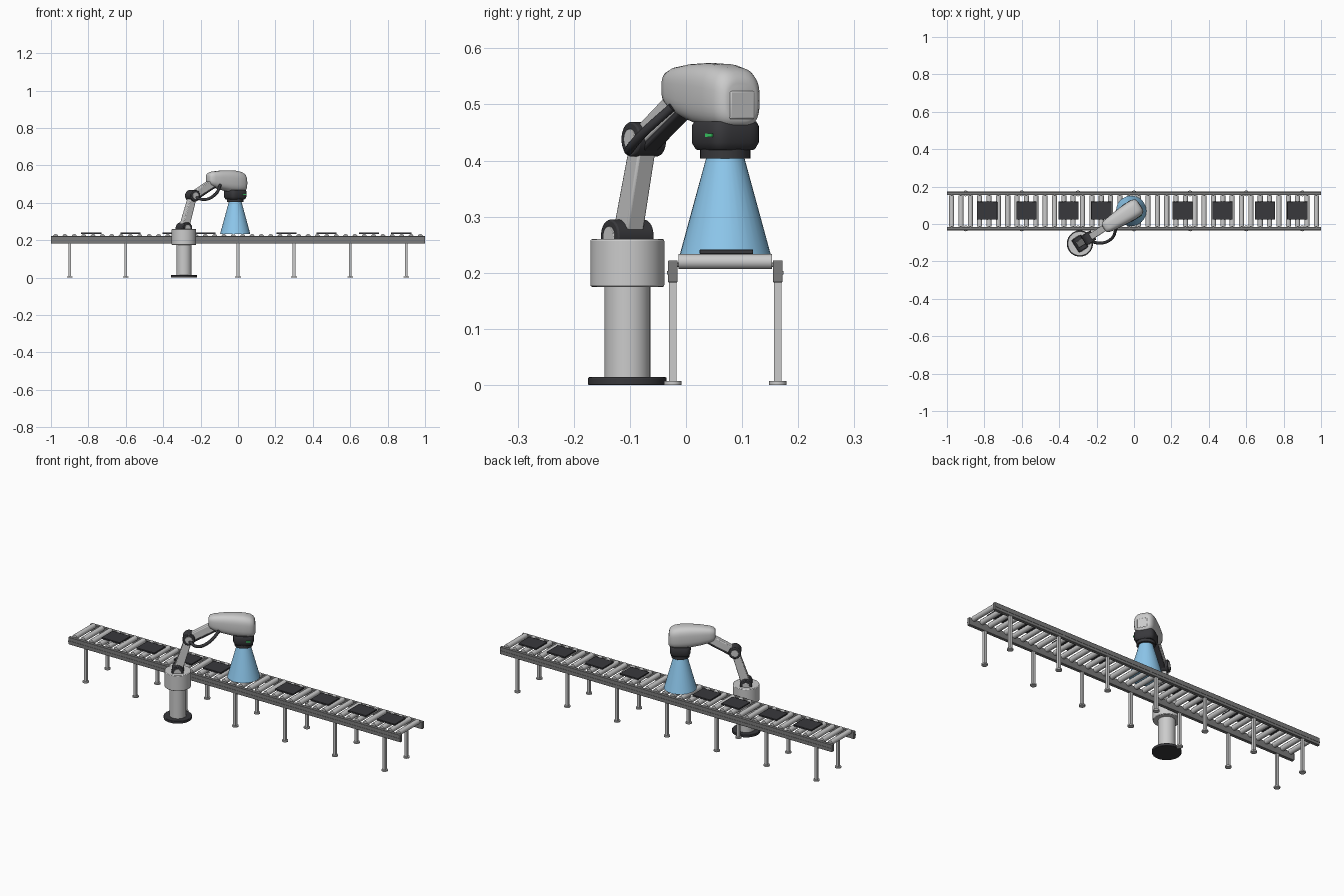
import bpy, bmesh, math
from mathutils import Matrix, Vector

if "Cube" in bpy.data.objects:
    bpy.data.objects.remove(bpy.data.objects["Cube"])


def material(name, color):
    m = bpy.data.materials.new(name)
    m.diffuse_color = (*color, 1)
    m.use_nodes = True
    m.node_tree.nodes["Principled BSDF"].inputs["Base Color"].default_value = m.diffuse_color
    return m


DARK = material("dark_plastic", (0.04, 0.04, 0.045))
STEEL = material("rail_grey", (0.2, 0.2, 0.2))
BLUE = material("light_blue", (0.27, 0.58, 0.85))
GREEN = material("green_light", (0.05, 0.7, 0.15))

# Arm frame: local x runs along the arm, origin on the beam axis
ARM = Matrix.Translation((-0.015, 0.07, 0)) @ Matrix.Rotation(math.radians(32.5), 4, 'Z')
WORLD = Matrix.Identity(4)


def finish(name, bm, mat=None, frame=WORLD, bevel=0, smooth=True):
    bmesh.ops.recalc_face_normals(bm, faces=bm.faces)
    me = bpy.data.meshes.new(name)
    bm.to_mesh(me)
    bm.free()
    ob = bpy.data.objects.new(name, me)
    bpy.context.collection.objects.link(ob)
    ob.matrix_world = frame
    if mat:
        me.materials.append(mat)
    if bevel:
        b = ob.modifiers.new("bevel", 'BEVEL')
        b.width, b.segments, b.limit_method = bevel, 2, 'ANGLE'
    if smooth:
        bpy.ops.object.select_all(action='DESELECT')
        ob.select_set(True)
        bpy.context.view_layer.objects.active = ob
        bpy.ops.object.shade_smooth_by_angle(angle=math.radians(40))
    return ob


def add_box(bm, center, size):
    m = Matrix.Translation(center) @ Matrix.Diagonal((*size, 1))
    bmesh.ops.create_cube(bm, size=1, matrix=m)


def add_cyl(bm, center, r, length, axis='Z', r2=None, n=32):
    rot = {'Z': WORLD, 'Y': Matrix.Rotation(math.pi / 2, 4, 'X'),
           'X': Matrix.Rotation(math.pi / 2, 4, 'Y')}[axis]
    bmesh.ops.create_cone(bm, cap_ends=True, segments=n, radius1=r, radius2=r if r2 is None else r2,
                          depth=length, matrix=Matrix.Translation(center) @ rot)


def box(name, center, size, mat=None, frame=WORLD, bevel=0):
    bm = bmesh.new()
    add_box(bm, center, size)
    return finish(name, bm, mat, frame, bevel)


def cyl(name, center, r, length, mat=None, frame=WORLD, bevel=0, **kw):
    bm = bmesh.new()
    add_cyl(bm, center, r, length, **kw)
    return finish(name, bm, mat, frame, bevel)


def loft(name, sections, place, power, mat=None, n=40):
    """Skin superellipse sections; place(section, a, b) maps the unit outline to 3D."""
    bm = bmesh.new()
    rings = []
    for sec in sections:
        ring = []
        for i in range(n):
            t = 2 * math.pi * i / n
            a, b = (math.copysign(abs(v) ** (2 / power), v) for v in (math.cos(t), math.sin(t)))
            ring.append(bm.verts.new(place(sec, a, b)))
        rings.append(ring)
    for p, q in zip(rings, rings[1:]):
        for i in range(n):
            j = (i + 1) % n
            bm.faces.new((p[i], p[j], q[j], q[i]))
    bm.faces.new(rings[0])
    bm.faces.new(rings[-1])
    return finish(name, bm, mat, ARM)


# Conveyor rails with a raised outer lip, legs and feet
for side, y, out in (("front", -0.0235, -1), ("back", 0.1635, 1)):
    box(side + "_rail", (0, y, 0.2025), (2, 0.017, 0.039), STEEL, bevel=0.0015)
    box(side + "_rail_lip", (0, y + out * 0.0085, 0.2), (2, 0.003, 0.006), STEEL)
    legs, feet = bmesh.new(), bmesh.new()
    for k in range(-3, 4):
        add_box(legs, (0.3 * k, y, 0.095), (0.015, 0.014, 0.18))
        add_cyl(feet, (0.3 * k, y, 0.0035), 0.0155, 0.007, n=20)
    finish(side + "_legs", legs, smooth=False)
    finish(side + "_feet", feet)

# Rollers and their axles
rollers = bmesh.new()
for k in range(40):
    x = -0.975 + 0.05 * k
    add_cyl(rollers, (x, 0.07, 0.22), 0.0135, 0.166, 'Y', n=20)
    add_cyl(rollers, (x, 0.07, 0.214), 0.004, 0.174, 'Y', n=8)
finish("rollers", rollers)

# Dark plates riding on the rollers
for k, x in enumerate((-0.785, -0.575, -0.35, -0.175, -0.01, 0.26, 0.473, 0.7, 0.873)):
    box(f"plate_{k + 1}", (x, 0.072, 0.2375), (0.108, 0.095, 0.008), DARK, bevel=0.001)

# Pedestal
S0 = -0.325
cyl("base_disc", (S0, 0, 0.007), 0.07, 0.014, DARK, ARM, 0.002, n=40)
cyl("pedestal_column", (S0, 0, 0.095), 0.041, 0.17, None, ARM)
cyl("pedestal_collar", (S0, 0, 0.2175), 0.066, 0.085, None, ARM, 0.003, n=40)


# Joints: dark drum with a grey cap on each end
def joint(name, s, z, r, half):
    cyl(name, (s, 0, z), r, 2 * half, DARK, ARM, 0.003, axis='Y')
    caps = bmesh.new()
    for sign in (-1, 1):
        add_cyl(caps, (s, sign * half, z), r * 0.6, 0.005, 'Y', n=24)
    finish(name + "_caps", caps, None, ARM, 0.001)


SHOULDER, ELBOW, WRIST = Vector((S0, 0, 0.265)), Vector((-0.27, 0, 0.438)), Vector((-0.125, 0, 0.518))
joint("shoulder_joint", SHOULDER.x, SHOULDER.z, 0.03, 0.038)
joint("elbow_joint", ELBOW.x, ELBOW.z, 0.031, 0.029)


# Arm links: tapered bars between joint centres
def link(name, a, b, t0, t1, width, mat=None, drop=0):
    d = (b - a).normalized()
    up = Vector((-d.z, 0, d.x)) if d.x > 0 else Vector((d.z, 0, -d.x))
    bm = bmesh.new()
    ends = []
    for p, t in ((a, t0), (b, t1)):
        ends.append([bm.verts.new(p + up * (h * t / 2 - drop) + Vector((0, w * width / 2, 0)))
                     for h, w in ((-1, -1), (-1, 1), (1, 1), (1, -1))])
    for i in range(4):
        j = (i + 1) % 4
        bm.faces.new((ends[0][i], ends[0][j], ends[1][j], ends[1][i]))
    bm.faces.new(ends[0])
    bm.faces.new(ends[1])
    finish(name, bm, mat, ARM, 0.004)


link("lower_arm", SHOULDER, ELBOW, 0.046, 0.036, 0.036)
link("upper_arm", ELBOW, WRIST, 0.038, 0.042, 0.036)
link("upper_arm_underside", ELBOW, WRIST, 0.014, 0.014, 0.032, DARK, 0.022)

# Scanner body shell: (along, half width, low z, high z)
shell = [(-0.174, 0.014, 0.518, 0.542), (-0.172, 0.023, 0.508, 0.553), (-0.165, 0.03, 0.497, 0.561),
         (-0.145, 0.036, 0.486, 0.567), (-0.10, 0.042, 0.472, 0.572), (-0.05, 0.047, 0.461, 0.574),
         (0, 0.05, 0.456, 0.572), (0.03, 0.049, 0.456, 0.566), (0.045, 0.044, 0.459, 0.558),
         (0.053, 0.037, 0.465, 0.548), (0.056, 0.031, 0.471, 0.538)]
loft("scanner_shell", shell,
     lambda s, a, b: (s[0], s[1] * a, (s[2] + s[3]) / 2 + (s[3] - s[2]) / 2 * b), 2.9)
box("end_panel", (0.054, 0, 0.499), (0.008, 0.052, 0.05), None, ARM, 0.003)

# Dark scanner head, indicator and lens ring
head = [(0.419, 0.043), (0.422, 0.046), (0.432, 0.051), (0.462, 0.051), (0.47, 0.047)]
loft("scanner_head", head, lambda s, a, b: (s[1] * a, s[1] * b, s[0]), 4, DARK)
box("indicator_light", (0.026, -0.0505, 0.445), (0.022, 0.003, 0.006), GREEN, ARM)
cyl("lens_ring", (0, 0, 0.412), 0.045, 0.017, DARK, ARM, 0.001)

# Scanning beam
cyl("scan_beam", (0, 0, 0.319), 0.081, 0.172, BLUE, ARM, r2=0.034)

# Cable sagging beside the upper arm
curve = bpy.data.curves.new("cable_path", 'CURVE')
curve.dimensions = '3D'
curve.bevel_depth, curve.bevel_resolution, curve.resolution_u = 0.008, 3, 8
curve.use_fill_caps = True
spline = curve.splines.new('BEZIER')
points = [(-0.235, -0.092, 0.432), (-0.175, -0.102, 0.418), (-0.12, -0.078, 0.447), (-0.095, -0.025, 0.495)]
spline.bezier_points.add(len(points) - 1)
for bp, co in zip(spline.bezier_points, points):
    bp.co = co
    bp.handle_left_type = bp.handle_right_type = 'AUTO'
curve.materials.append(DARK)
bpy.context.collection.objects.link(bpy.data.objects.new("cable", curve))
